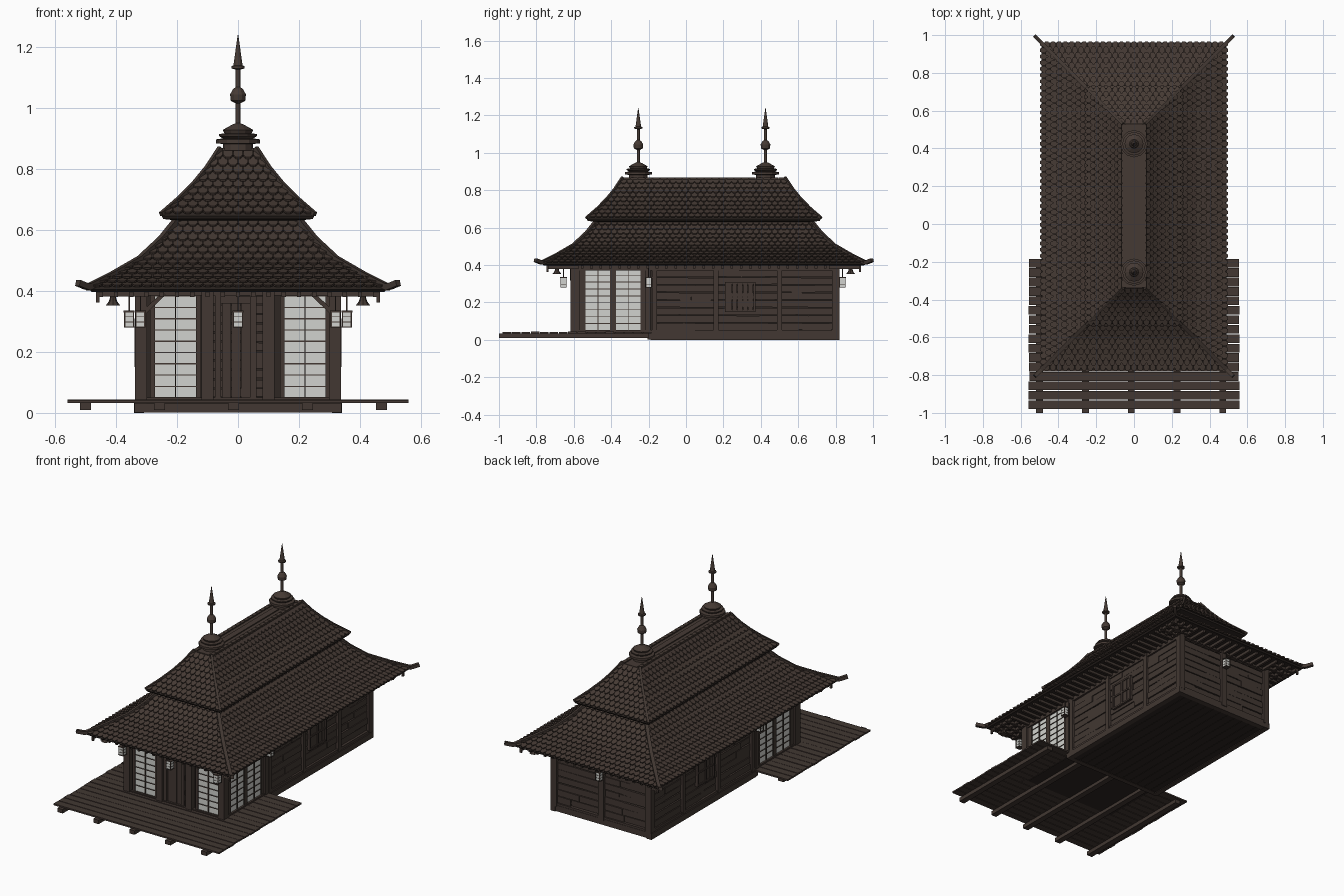
import bpy, bmesh, math, random
from mathutils import Matrix, Vector

random.seed(4)
if "Cube" in bpy.data.objects:
    bpy.data.objects.remove(bpy.data.objects["Cube"])


def material(name, r, g, b):
    m = bpy.data.materials.new(name)
    m.use_nodes = True
    m.diffuse_color = (r, g, b, 1)
    m.node_tree.nodes["Principled BSDF"].inputs["Base Color"].default_value = (r, g, b, 1)
    return m


WOOD = material("brown wood", 0.054, 0.039, 0.032)
SHINGLE = material("roof brown", 0.060, 0.042, 0.034)
DARK = material("dark wood", 0.026, 0.019, 0.016)
PAPER = material("white paper", 0.64, 0.65, 0.62)
CY = 0.095       # centre of the roof along y
STRETCH = 0.375  # extra half length of the roof along y


def finish(name, bm, mat):
    bmesh.ops.recalc_face_normals(bm, faces=bm.faces)
    mesh = bpy.data.meshes.new(name)
    bm.to_mesh(mesh)
    bm.free()
    mesh.materials.append(mat)
    bpy.context.collection.objects.link(bpy.data.objects.new(name, mesh))


def box(bm, x0, x1, y0, y1, z0, z1, rot=Matrix()):
    place = Matrix.Translation(((x0 + x1) / 2, (y0 + y1) / 2, (z0 + z1) / 2))
    scale = Matrix.Diagonal((x1 - x0, y1 - y0, z1 - z0, 1))
    bmesh.ops.create_cube(bm, size=1, matrix=place @ rot @ scale)


def bar(bm, a, b, w, h):
    """Square bar from point a to point b."""
    a, b = Vector(a), Vector(b)
    rot = (b - a).to_track_quat('Y', 'Z').to_matrix().to_4x4()
    size = Matrix.Diagonal((w, (b - a).length + w * 0.5, h, 1))
    bmesh.ops.create_cube(bm, size=1, matrix=Matrix.Translation((a + b) / 2) @ rot @ size)


def wall_box(bm, side, a0, a1, d0, d1, z0, z1, tilt=0):
    """Box on a wall: a runs along the wall, d is the distance outwards."""
    if side in ("front", "back"):
        s = -1 if side == "front" else 1
        box(bm, a0, a1, min(s * d0, s * d1), max(s * d0, s * d1), z0, z1, Matrix.Rotation(tilt, 4, 'Y'))
    else:
        s = 1 if side == "left" else -1
        box(bm, min(s * d0, s * d1), max(s * d0, s * d1), a0, a1, z0, z1, Matrix.Rotation(tilt, 4, 'X'))


def skin(bm, rings, cap=True):
    rows = [[bm.verts.new(p) for p in ring] for ring in rings]
    n = len(rows[0])
    for low, high in zip(rows, rows[1:]):
        for i in range(n):
            bm.faces.new((low[i], low[(i + 1) % n], high[(i + 1) % n], high[i]))
    if cap:
        bm.faces.new(rows[0])
        bm.faces.new(rows[-1])


def lathe(bm, x, y, z, profile, n=12):
    skin(bm, [[(x + r * math.cos(i * math.tau / n), y + r * math.sin(i * math.tau / n), z + h)
               for i in range(n)] for r, h in profile])


# Veranda deck boards and joists
bm = bmesh.new()
for i in range(16):
    y = -0.98 + i * 0.05
    e = random.uniform(0, 0.006)
    box(bm, -0.56 + e, 0.56 - e, y, y + 0.046, 0.033, 0.042 + random.uniform(0, 0.002))
finish("deck_boards", bm, WOOD)
bm = bmesh.new()
for i in range(5):
    x = -0.5 + i * 0.2425
    box(bm, x - 0.018, x + 0.018, -1.0, -0.2, 0.01, 0.034)
finish("deck_joists", bm, WOOD)

# Floor, sill beams and inner body
bm = bmesh.new()
for i in range(12):
    x = -0.324 + i * 0.054
    box(bm, x, x + 0.052, -0.19, 0.81, 0.004, 0.03)
finish("floor_boards", bm, DARK)
bm = bmesh.new()
for s in (-1, 1):
    box(bm, s * 0.325 - 0.016, s * 0.325 + 0.016, -0.19, 0.82, 0, 0.036)
for y in (-0.19, 0.8):
    box(bm, -0.34, 0.34, y - 0.016, y + 0.016, 0.002, 0.038)
finish("sill_beams", bm, WOOD)
bm = bmesh.new()
box(bm, -0.312, 0.312, -0.585, 0.79, 0.03, 0.41)
finish("inner_walls", bm, DARK)

# Posts and top beams
bm = bmesh.new()
for side in ("left", "right"):
    for a in (-0.598, -0.205, -0.168, 0.16, 0.5, 0.803):
        w = 0.018 if a in (-0.598, 0.803) else 0.014
        wall_box(bm, side, a - w, a + w, 0.3, 0.338, 0.03, 0.4)
    wall_box(bm, side, -0.615, 0.82, 0.3, 0.334, 0.372, 0.41)
    wall_box(bm, side, -0.6, 0.8, 0.3, 0.334, 0.036, 0.052)
for a in (-0.318, -0.1, 0.1, 0.318):
    wall_box(bm, "front", a - 0.02, a + 0.02, 0.57, 0.618, 0.04, 0.4)
for a in (-0.065, 0.05):
    wall_box(bm, "front", a - 0.01, a + 0.01, 0.57, 0.608, 0.04, 0.4)
for a in (-0.318, 0, 0.318):
    wall_box(bm, "back", a - 0.018, a + 0.018, 0.78, 0.82, 0.03, 0.4)
for side, d in (("front", 0.612), ("back", 0.814)):
    wall_box(bm, side, -0.33, 0.33, d - 0.03, d, 0.385, 0.41)
    wall_box(bm, side, -0.33, 0.33, d - 0.03, d, 0.036, 0.05)
for s in (-1, 1):
    bar(bm, (s * 0.312, -0.612, 0.325), (s * 0.245, -0.612, 0.39), 0.014, 0.014)
finish("posts_and_beams", bm, WOOD)


# Rough horizontal wall planks
def planks(bm, side, a0, a1, d, z0=0.05, z1=0.375, rows=8):
    step = (z1 - z0) / rows
    for i in range(rows):
        z = z0 + i * step
        cut = random.uniform(0.3, 0.7) * (a1 - a0) + a0
        for b0, b1 in ((a0, cut), (cut, a1)):
            wall_box(bm, side, b0, b1, d - 0.02, d + random.uniform(-0.003, 0.004),
                     z + random.uniform(0.001, 0.004), z + step - random.uniform(0, 0.003),
                     random.uniform(-1, 1) * 0.012)


bm = bmesh.new()
for side in ("left", "right"):
    for a0, a1 in ((-0.155, 0.147), (0.173, 0.487), (0.513, 0.787)):
        planks(bm, side, a0, a1, 0.324)
for a0, a1 in ((-0.3, -0.017), (0.017, 0.3)):
    planks(bm, "back", a0, a1, 0.804)
planks(bm, "front", -0.082, 0.082, 0.593, 0.05, 0.385, 11)
finish("wall_planks", bm, WOOD)

# Door boards and side shutters
bm = bmesh.new()
for i in range(3):
    a = -0.052 + i * 0.031
    wall_box(bm, "front", a, a + 0.029, 0.59, 0.6 + 0.002 * (i % 2), 0.045, 0.36)
finish("door", bm, WOOD)
bm = bmesh.new()
for side in ("left", "right"):
    for i in range(5):
        a = 0.22 + i * 0.028
        wall_box(bm, side, a, a + 0.026, 0.31, 0.333, 0.16, 0.3)
    for z in (0.15, 0.225, 0.3):
        wall_box(bm, side, 0.208, 0.372, 0.31, 0.338, z, z + 0.01)
    for a in (0.208, 0.285, 0.362):
        wall_box(bm, side, a, a + 0.01, 0.31, 0.34, 0.15, 0.31)
finish("shutters", bm, WOOD)

# Paper screens with lattice
paper, lattice = bmesh.new(), bmesh.new()
screens = [("front", -0.28, -0.13, 0.597), ("front", 0.145, 0.295, 0.597)]
for side in ("left", "right"):
    screens += [(side, -0.545, -0.397, 0.322), (side, -0.383, -0.235, 0.322)]
for side, a0, a1, d in screens:
    wall_box(paper, side, a0, a1, d - 0.015, d, 0.05, 0.39)
    for a, w in ((a0, 0.008), (a1, 0.008), ((a0 + a1) / 2, 0.002)):
        wall_box(lattice, side, a - w, a + w, d - 0.015, d + 0.006, 0.045, 0.39)
    for i in range(10):
        z = 0.05 + i * 0.037
        wall_box(lattice, side, a0, a1, d - 0.01, d + 0.004, z - 0.002, z + 0.002)
for side in ("left", "right"):
    for a in (-0.565, -0.225):
        wall_box(lattice, side, a - 0.012, a + 0.012, 0.3, 0.328, 0.045, 0.39)
finish("paper_screens", paper, PAPER)
finish("screen_lattice", lattice, WOOD)

# Roof shell in two tiers
lower = [(0.49, 0.405), (0.41, 0.445), (0.32, 0.497), (0.25, 0.562), (0.195, 0.63)]
upper = [(0.25, 0.645), (0.19, 0.697), (0.14, 0.748), (0.1, 0.797), (0.06, 0.858)]
bm = bmesh.new()
outline = [(0.48, 0.397)] + lower + [(0.245, 0.636)] + upper
skin(bm, [[(sx * h, CY + sy * (h + STRETCH), z) for sx, sy in ((-1, -1), (1, -1), (1, 1), (-1, 1))]
          for h, z in outline])
finish("roof_shell", bm, DARK)


# Overlapping shingles
def along(profile, dist):
    for (h0, z0), (h1, z1) in zip(profile, profile[1:]):
        length = math.hypot(h1 - h0, z1 - z0)
        if dist <= length or (h1, z1) == profile[-1]:
            t = min(dist / length, 1)
            return h0 + (h1 - h0) * t, z0 + (z1 - z0) * t
        dist -= length


def roof_point(k, u, h, z):
    s = 1 if k % 2 else -1
    if k < 2:
        return (u, CY + s * (h + STRETCH), z)
    return (s * h, CY + u, z)


SHAPE = [(-1, 1), (-1, 0.3), (-0.5, 0), (0.5, 0), (1, 0.3), (1, 1)]
PITCH = 0.031
bm = bmesh.new()
for tier in (lower, upper):
    total = sum(math.dist(p, q) for p, q in zip(tier, tier[1:]))
    for row in range(int(total / PITCH)):
        for k in range(4):
            extra = 0 if k < 2 else STRETCH
            half = along(tier, row * PITCH)[0] + extra
            width = 0.033
            n = int(half / width) + 1
            for i in range(-n, n + 1):
                u = (i + 0.5 * (row % 2)) * width
                if abs(u) > half - 0.004:
                    continue
                tops, bottoms = [], []
                for su, t in SHAPE:
                    h, z = along(tier, (row + t * 1.5) * PITCH)
                    limit = h + extra
                    v = max(-limit, min(limit, u + su * width * 0.47))
                    lift = 0.012 * (1 - t) + 0.002
                    tops.append(bm.verts.new(roof_point(k, v, h + lift * 0.5, z + lift)))
                    bottoms.append(bm.verts.new(roof_point(k, v, h + lift * 0.5 - 0.003, z + lift - 0.006)))
                bm.faces.new(tops)
                bm.faces.new(bottoms[::-1])
                for j in range(5):
                    bm.faces.new((tops[j], bottoms[j], bottoms[j + 1], tops[j + 1]))
bmesh.ops.dissolve_degenerate(bm, dist=0.00005, edges=bm.edges)
finish("shingles", bm, SHINGLE)

# Hip beams with upturned ends, and corner bells
hips, bells = bmesh.new(), bmesh.new()
for sx in (-1, 1):
    for sy in (-1, 1):
        for tier, w in (([(0.522, 0.417), (0.5, 0.408)] + lower, 0.02), (upper, 0.014)):
            path = [(sx * h, CY + sy * (h + STRETCH), z + 0.008) for h, z in tier]
            for a, b in zip(path, path[1:]):
                bar(hips, a, b, w, w)
        lathe(bells, sx * 0.41, CY + sy * 0.785, 0.352,
              [(0.024, 0), (0.02, 0.005), (0.013, 0.015), (0.009, 0.03), (0.003, 0.034), (0.003, 0.05)], 8)
        x, y = sx * 0.46, CY + sy * 0.835
        box(bells, x - 0.006, x + 0.006, y - 0.006, y + 0.006, 0.362, 0.4)
finish("hip_beams", hips, WOOD)
finish("corner_bells", bells, WOOD)

# Rafters below the eaves
bm = bmesh.new()
for s in (-1, 1):
    for i in range(-16, 17):
        y = CY + i * 0.05
        x0, x1 = sorted((s * 0.3, s * 0.465))
        box(bm, x0, x1, y - 0.007, y + 0.007, 0.382, 0.4)
    for i in range(-9, 10):
        y0, y1 = sorted((CY + s * 0.67, CY + s * 0.84))
        box(bm, i * 0.05 - 0.007, i * 0.05 + 0.007, y0, y1, 0.38, 0.4)
finish("rafters", bm, WOOD)

# Ridge cap
bm = bmesh.new()
box(bm, -0.06, 0.06, -0.335, 0.53, 0.84, 0.862)
box(bm, -0.018, 0.018, -0.2, 0.37, 0.86, 0.868)
for s in (-1, 1):
    for i in range(22):
        y = -0.335 + i * 0.0395
        box(bm, s * 0.054 - 0.011, s * 0.054 + 0.011, y, y + 0.036, 0.835, 0.868)
finish("ridge_cap", bm, SHINGLE)

# Finials
FINIAL = [(0.05, 0.86), (0.05, 0.882), (0.072, 0.884), (0.072, 0.897), (0.05, 0.9), (0.062, 0.908),
          (0.062, 0.914), (0.045, 0.917), (0.05, 0.928), (0.02, 0.945), (0.008, 0.95), (0.008, 1.015),
          (0.024, 1.024), (0.026, 1.045), (0.016, 1.062), (0.008, 1.068), (0.008, 1.126), (0.022, 1.13),
          (0.022, 1.137), (0.015, 1.14), (0.001, 1.24)]
for name, y in (("front_finial", -0.255), ("back_finial", 0.425)):
    bm = bmesh.new()
    lathe(bm, 0, y, 0, FINIAL)
    finish(name, bm, SHINGLE)

# Hanging lanterns
glow, frame = bmesh.new(), bmesh.new()
spots = [(-0.32, -0.655), (0, -0.655), (0.32, -0.655), (-0.357, -0.2), (0.357, -0.2), (0, 0.837)]
for x, y in spots:
    box(glow, x - 0.014, x + 0.014, y - 0.014, y + 0.014, 0.283, 0.33)
    for sx in (-1, 1):
        for sy in (-1, 1):
            cx, cy = x + sx * 0.0145, y + sy * 0.0145
            box(frame, cx - 0.002, cx + 0.002, cy - 0.002, cy + 0.002, 0.28, 0.333)
    for z, w, t in ((0.28, 0.017, 0.004), (0.297, 0.015, 0.002), (0.314, 0.015, 0.002), (0.33, 0.018, 0.005)):
        box(frame, x - w, x + w, y - w, y + w, z, z + t)
    box(frame, x - 0.002, x + 0.002, y - 0.002, y + 0.002, 0.333, 0.39)
finish("lantern_paper", glow, PAPER)
finish("lantern_frames", frame, WOOD)
